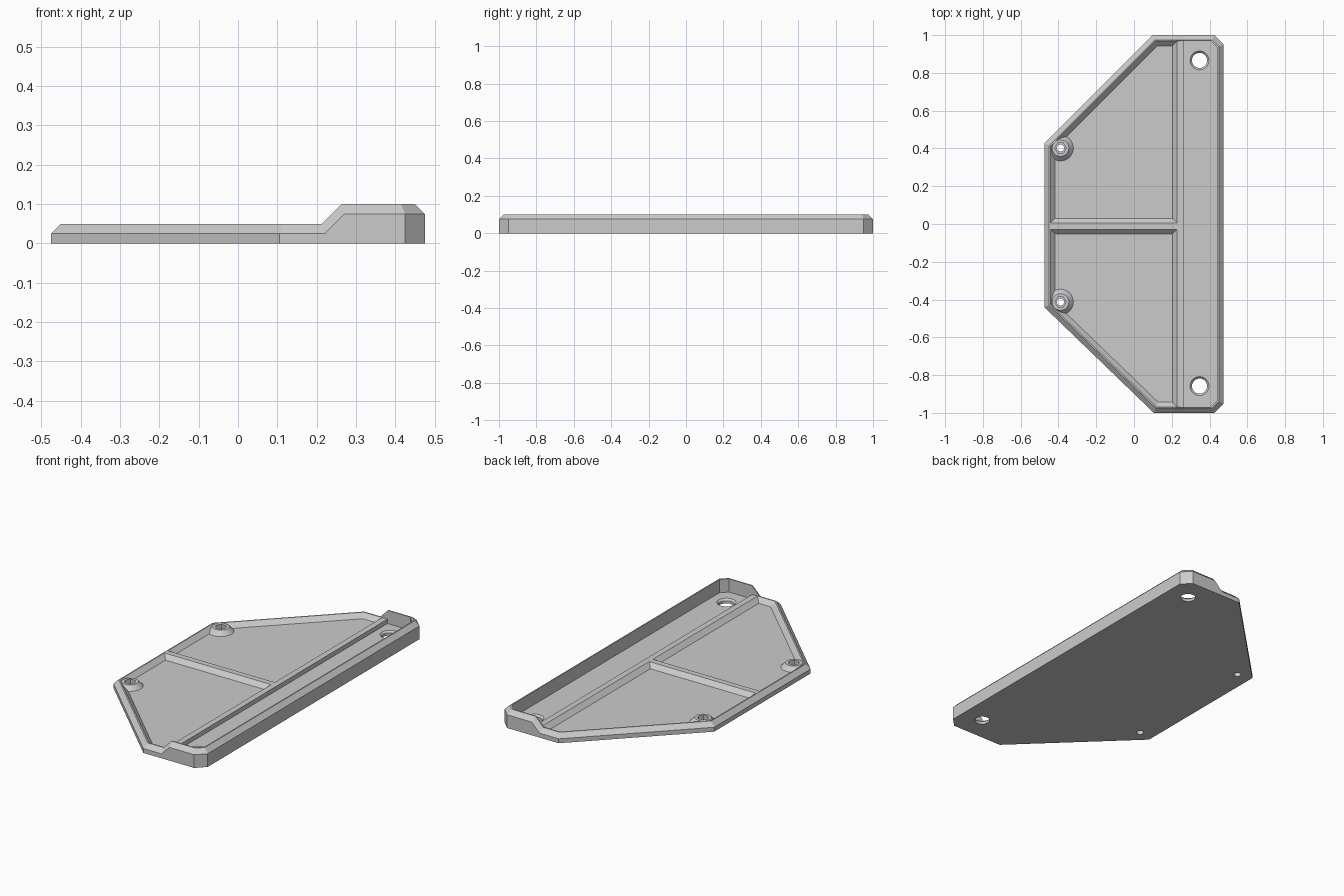
import bpy, bmesh, math

cube = bpy.data.objects.get("Cube")
if cube:
    bpy.data.objects.remove(cube)

grey = bpy.data.materials.new("plain grey")
grey.use_nodes = True
grey.diffuse_color = (0.6, 0.6, 0.6, 1)
grey.node_tree.nodes["Principled BSDF"].inputs["Base Color"].default_value = (0.6, 0.6, 0.6, 1)

FLOOR, LOW, HIGH, BEVEL, LIP = 0.025, 0.05, 0.10, 0.025, 0.032
BOSSES = [(-0.389, 0.402), (-0.389, -0.413)]
HOLES = [(0.347, 0.866), (0.347, -0.858)]


def finish(name, bm):
    bmesh.ops.recalc_face_normals(bm, faces=bm.faces)
    mesh = bpy.data.meshes.new(name)
    bm.to_mesh(mesh)
    bm.free()
    mesh.materials.append(grey)
    ob = bpy.data.objects.new(name, mesh)
    bpy.context.collection.objects.link(ob)
    return ob


def inset(points, d):
    """Mitred inward offset of a counter-clockwise outline."""
    out = []
    for i, (x, y) in enumerate(points):
        px, py = points[i - 1]
        nx, ny = points[(i + 1) % len(points)]
        la, lb = math.hypot(x - px, y - py), math.hypot(nx - x, ny - y)
        ax, ay = (py - y) / la, (x - px) / la
        bx, by = (y - ny) / lb, (nx - x) / lb
        k = d / (1 + ax * bx + ay * by)
        out.append((x + (ax + bx) * k, y + (ay + by) * k))
    return out


def loft(bm, rings):
    """Join rings of points with quads; returns the vertex rings."""
    loops = [[bm.verts.new(p) for p in ring] for ring in rings]
    n = len(loops[0])
    for a, b in zip(loops, loops[1:]):
        for i in range(n):
            j = (i + 1) % n
            bm.faces.new((a[i], a[j], b[j], b[i]))
    bm.faces.new(loops[0][::-1])
    return loops


def prism(name, levels):
    """Closed solid from (outline, height) levels."""
    bm = bmesh.new()
    loops = loft(bm, [[(x, y, z) for x, y in pts] for pts, z in levels])
    bm.faces.new(loops[-1])
    return finish(name, bm)


def turned(name, centre, levels, sides):
    """Round or polygonal solid from (radius, height) levels."""
    angles = [2 * math.pi * i / sides for i in range(sides)]
    return prism(name, [([(centre[0] + r * math.cos(a), centre[1] + r * math.sin(a))
                          for a in angles], z) for r, z in levels])


def cut(ob, cutters):
    for c in cutters:
        c.hide_render = True
        mod = ob.modifiers.new("cut", "BOOLEAN")
        mod.operation, mod.solver, mod.object = "DIFFERENCE", "EXACT", c
    deps = bpy.context.evaluated_depsgraph_get()
    mesh = bpy.data.meshes.new_from_object(ob.evaluated_get(deps))
    ob.modifiers.clear()
    ob.data = mesh


# Plate: bevelled outline with a step up towards the tall side
STEP_A, STEP_B = 0.22, 0.27
outline = [(-0.475, -0.44), (0.105, -1), (STEP_A, -1), (STEP_B, -1), (0.425, -1),
           (0.475, -0.95), (0.475, 0.95), (0.425, 1), (STEP_B, 1), (STEP_A, 1),
           (0.1, 1), (-0.475, 0.425)]
heights = [HIGH if x > 0.25 else LOW for x, y in outline]
crown = inset(outline, BEVEL)
crown = [(x - 0.006 if ox in (STEP_A, STEP_B) else x, y)
         for (x, y), (ox, oy) in zip(crown, outline)]
bm = bmesh.new()
top = loft(bm, [[(x, y, 0) for x, y in outline],
                [(x, y, h - BEVEL) for (x, y), h in zip(outline, heights)],
                [(x, y, h) for (x, y), h in zip(crown, heights)]])[-1]
bm.faces.new(top[:3] + top[9:])
bm.faces.new((top[2], top[3], top[8], top[9]))
bm.faces.new(top[3:9])
plate = finish("mounting_plate", bm)

# Pocket cutters: two sloped basins, a deep channel and the space above the long rib
left, end, rib = -0.475 + LIP, 1 - LIP, 0.228
basins = [[(left, 0.005), (rib, 0.005), (rib, end), (0.113, end), (left, 0.412)],
          [(left, -0.427), (0.118, -end), (rib, -end), (rib, -0.028), (left, -0.028)]]
cutters = [prism("basin_cutter", [(inset(b, BEVEL), FLOOR), (inset(b, -0.001), LOW + 0.001)])
           for b in basins]


def channel(x0, z):
    x1, c = 0.475 - LIP, 0.036
    pts = [(x0, -end), (x1 - c, -end), (x1, c - end), (x1, end - c), (x1 - c, end), (x0, end)]
    return prism("channel_cutter", [(pts, z), (pts, 0.2)])


cutters += [channel(0.262, FLOOR), channel(0.19, LOW)]

# Screw holes with a chamfered mouth
for c in HOLES:
    cutters.append(turned("hole_cutter", c, [(0.04, -0.1), (0.04, 0.015), (0.052, 0.027)], 32))

# Hex sockets with a round through hole
sockets = []
for c in BOSSES:
    sockets.append(turned("socket_cutter", c, [(0.03, 0.02), (0.03, 0.2)], 6))
    sockets.append(turned("bolt_cutter", c, [(0.019, -0.1), (0.019, 0.1)], 24))

# Conical bosses around the sockets
bosses = [turned("boss_" + side, c, [(0.068, FLOOR - 0.005), (0.068, FLOOR), (0.044, 0.0495)], 32)
          for side, c in zip(("back", "front"), BOSSES)]

cut(plate, cutters + sockets)
for boss in bosses:
    cut(boss, sockets)
for c in cutters + sockets:
    bpy.data.objects.remove(c)

# Smooth round walls, keep every other edge sharp
bpy.ops.object.select_all(action="DESELECT")
for ob in [plate] + bosses:
    ob.select_set(True)
bpy.context.view_layer.objects.active = plate
bpy.ops.object.shade_smooth_by_angle(angle=math.radians(20))
